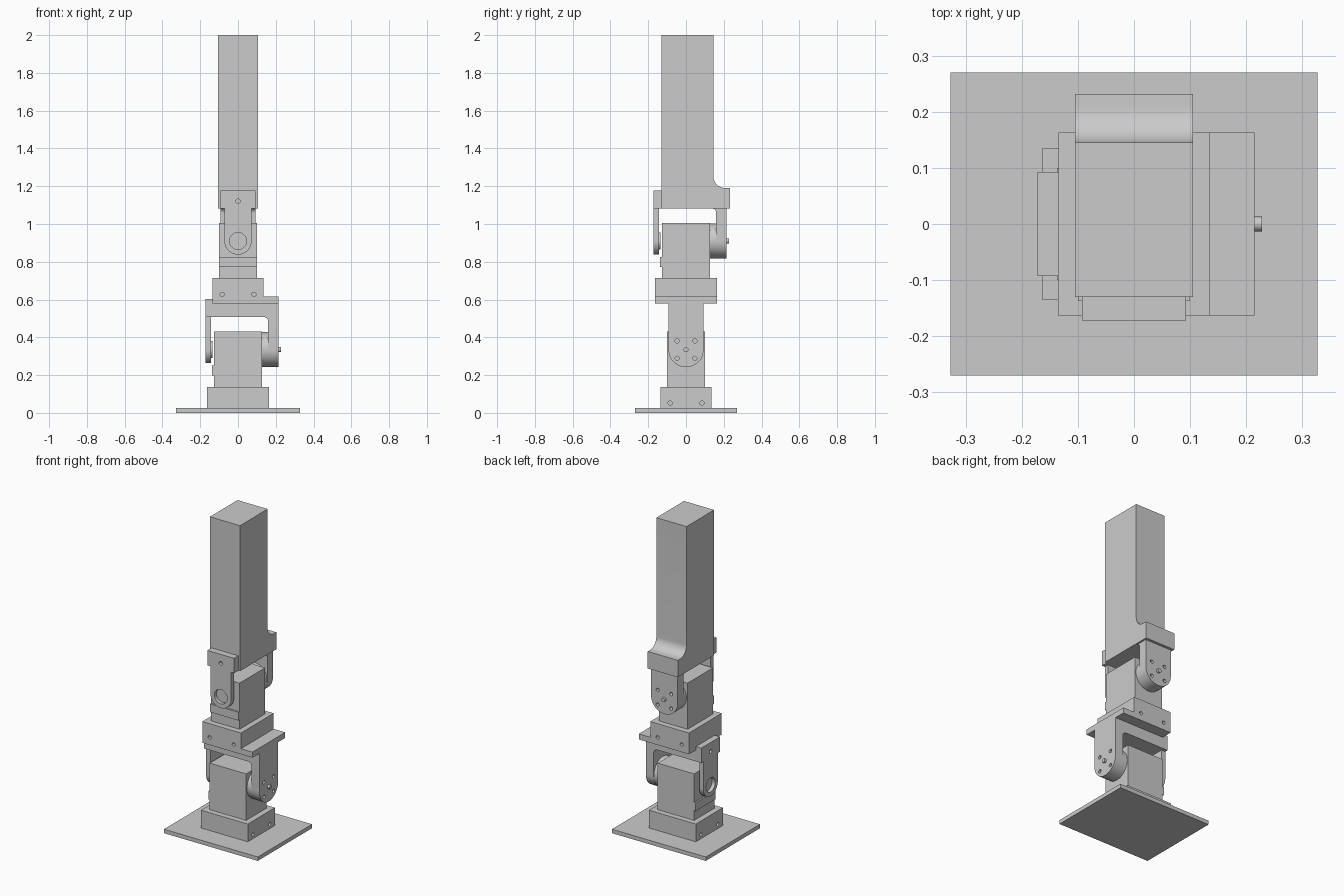
import bpy, bmesh, math
from mathutils import Matrix, Vector

if "Cube" in bpy.data.objects:
    bpy.data.objects.remove(bpy.data.objects["Cube"])

grey = bpy.data.materials.new("plain_grey")
grey.diffuse_color = (0.6, 0.6, 0.6, 1)
grey.use_nodes = True
grey.node_tree.nodes["Principled BSDF"].inputs["Base Color"].default_value = grey.diffuse_color


def prism(name, profile, axis, a, b, m=Matrix()):
    """Extrude a 2D profile along x (profile = y,z) or along y (profile = x,z)."""
    place = (lambda p: (a, p[0], p[1])) if axis == "x" else (lambda p: (p[0], a, p[1]))
    bm = bmesh.new()
    face = bm.faces.new([bm.verts.new(place(p)) for p in profile])
    ext = bmesh.ops.extrude_face_region(bm, geom=[face])
    shift = Vector((b - a, 0, 0)) if axis == "x" else Vector((0, b - a, 0))
    bmesh.ops.translate(bm, vec=shift,
                        verts=[v for v in ext["geom"] if isinstance(v, bmesh.types.BMVert)])
    bmesh.ops.transform(bm, matrix=m, verts=bm.verts)
    bmesh.ops.recalc_face_normals(bm, faces=bm.faces)
    me = bpy.data.meshes.new(name)
    bm.to_mesh(me)
    bm.free()
    ob = bpy.data.objects.new(name, me)
    bpy.context.collection.objects.link(ob)
    me.materials.append(grey)
    smooth(me)
    return ob


def smooth(me):
    me.shade_smooth()
    me.set_sharp_from_angle(angle=math.radians(30))


def box(name, x0, x1, y0, y1, z0, z1, m=Matrix()):
    return prism(name, [(y0, z0), (y1, z0), (y1, z1), (y0, z1)], "x", x0, x1, m)


def arc(cx, cz, r, a0, a1, n=16):
    return [(cx + r * math.cos(math.radians(a0 + (a1 - a0) * i / n)),
             cz + r * math.sin(math.radians(a0 + (a1 - a0) * i / n))) for i in range(n + 1)]


def disc(name, y, z, r, x0, x1, m=Matrix(), n=40):
    return prism(name, arc(y, z, r, 0, 360, n)[:-1], "x", x0, x1, m)


def drill(ob, holes, m):
    """Cut round holes (y, z, radius, x0, x1) out of a part."""
    for y, z, r, x0, x1 in holes:
        cutter = disc("cutter", y, z, r, x0, x1, m, 24)
        cutter.hide_render = True
        mod = ob.modifiers.new("hole", "BOOLEAN")
        mod.operation, mod.solver, mod.object = "DIFFERENCE", "EXACT", cutter
        dg = bpy.context.evaluated_depsgraph_get()
        me = bpy.data.meshes.new_from_object(ob.evaluated_get(dg))
        ob.modifiers.clear()
        ob.data = me
        bpy.data.objects.remove(cutter)
    smooth(ob.data)


SHAFT = 0.335   # shaft height above the bottom of each joint
UNDER = 0.508   # underside of the bracket bridge


def joint(tag, socket_bottom, socket_top, m):
    # socket block with screw holes on both ends
    socket = box(tag + "_socket", -0.163, 0.163, -0.135, 0.135, socket_bottom, socket_top, m)
    drill(socket, [(y, 0.052, 0.011, s * 0.13, s * 0.2) for s in (-1, 1) for y in (-0.084, 0.084)], m)
    # motor body, cable bump, horn and shaft pin
    box(tag + "_motor", -0.127, 0.127, -0.1, 0.1, socket_top, 0.43, m)
    box(tag + "_cable_bump", -0.137, -0.127, -0.1, 0.1, 0.198, 0.25, m)
    disc(tag + "_horn", 0, SHAFT, 0.092, 0.127, 0.16, m, 48)
    disc(tag + "_shaft_pin", 0, SHAFT, 0.013, 0.2, 0.228, m, 16)
    # driven arm, rounded at the bottom, with four screw holes
    w = 0.093
    arm = prism(tag + "_drive_arm", arc(0, SHAFT, w, 180, 360, 24) + [(w, UNDER), (-w, UNDER)],
                "x", 0.16, 0.215, m)
    drill(arm, [(y, SHAFT + z, 0.011, 0.15, 0.23) for y in (-0.047, 0.047) for z in (-0.046, 0.046)], m)
    # fillet in the inner corner of the bracket
    r = 0.025
    prism(tag + "_arm_fillet", arc(0.16 - r, UNDER - r, r, 90, 0, 8) + [(0.16, UNDER)],
          "y", -w, w, m)
    # idle arm with a round recess and an inner boss
    w = 0.072
    idle = prism(tag + "_idle_arm", arc(0, SHAFT, w, 180, 360, 24) + [(w, UNDER), (-w, UNDER)],
                 "x", -0.172, -0.143, m)
    drill(idle, [(0, SHAFT, 0.045, -0.2, -0.15)], m)
    disc(tag + "_idle_boss", 0, SHAFT, 0.045, -0.143, -0.135, m)
    # block that carries the idle arm
    block = box(tag + "_idle_block", -0.172, -0.13, -0.093, 0.093, UNDER, 0.602, m)
    drill(block, [(0, 0.545, 0.012, -0.2, -0.15)], m)


# base plate
box("base_plate", -0.327, 0.327, -0.27, 0.27, 0, 0.025)

# the two joints, the upper one turned a quarter turn
upper = Matrix.Translation((0, 0, 0.575)) @ Matrix.Rotation(math.pi / 2, 4, "Z")
joint("lower", 0.025, 0.137, Matrix())
joint("upper", 0.005, 0.139, upper)

# lower bracket bridge and the side plate next to the upper socket
box("bracket_bridge", -0.13, 0.215, -0.093, 0.093, UNDER, 0.602)
box("side_plate", 0.135, 0.215, -0.163, 0.163, 0.58, 0.615)

# tall upper beam with a flared foot at the back
prism("upper_beam",
      [(-0.13, UNDER + 0.575), (0.232, UNDER + 0.575), (0.232, 1.19)]
      + arc(0.208, 1.253, 0.063, 270, 180, 12)
      + [(0.145, 2.0), (-0.13, 2.0)], "x", -0.105, 0.105)
